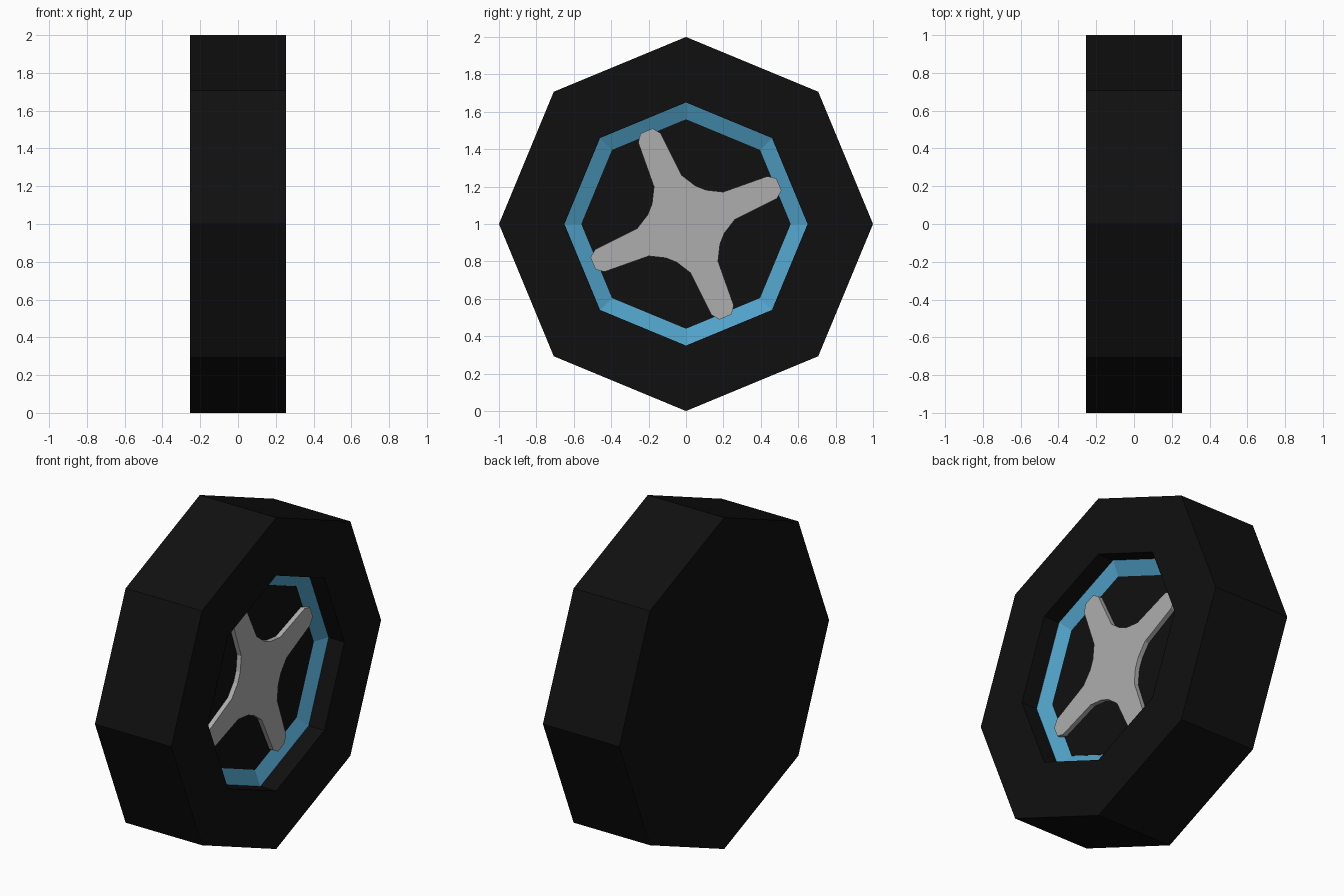
import bpy, bmesh, math

if "Cube" in bpy.data.objects:
    bpy.data.objects.remove(bpy.data.objects["Cube"])

SIDES = 8


def material(name, rgb):
    m = bpy.data.materials.new(name)
    m.diffuse_color = (*rgb, 1.0)
    m.use_nodes = True
    m.node_tree.nodes["Principled BSDF"].inputs["Base Color"].default_value = m.diffuse_color
    return m


BLACK = material("rubber_black", (0.005, 0.005, 0.005))
BLUE = material("rim_blue", (0.08, 0.36, 0.58))
GREY = material("spoke_grey", (0.42, 0.42, 0.42))


def finish(name, bm, mat):
    bmesh.ops.recalc_face_normals(bm, faces=bm.faces[:])
    mesh = bpy.data.meshes.new(name)
    bm.to_mesh(mesh)
    bm.free()
    mesh.materials.append(mat)
    ob = bpy.data.objects.new(name, mesh)
    bpy.context.collection.objects.link(ob)
    return ob


def lathe(name, profile, mat):
    """Turn a closed (radius, x) profile around the axle; radius 0 makes a cap."""
    bm = bmesh.new()
    rings = []
    for r, x in profile:
        rings.append([bm.verts.new((x, r * math.sin(a), 1 + r * math.cos(a)))
                      for a in (2 * math.pi * i / SIDES for i in range(SIDES))])
    for k, ring in enumerate(rings):
        nxt = rings[(k + 1) % len(rings)]
        for i in range(SIDES):
            j = (i + 1) % SIDES
            bm.faces.new((ring[i], ring[j], nxt[j], nxt[i]))
    return finish(name, bm, mat)


def disc(name, r, x0, x1, mat):
    """Solid octagonal plate."""
    bm = bmesh.new()
    ends = [[bm.verts.new((x, r * math.sin(a), 1 + r * math.cos(a)))
             for a in (2 * math.pi * i / SIDES for i in range(SIDES))] for x in (x0, x1)]
    for e in ends:
        bm.faces.new(e)
    for i in range(SIDES):
        j = (i + 1) % SIDES
        bm.faces.new((ends[0][i], ends[0][j], ends[1][j], ends[1][i]))
    return finish(name, bm, mat)


# Tyre: wide octagon, closed on the left and recessed on the right
bm = bmesh.new()
profile = [(1, -0.255), (1, 0.255), (0.65, 0.255), (0.65, 0.10)]
rings = [[bm.verts.new((x, r * math.sin(i * math.pi / 4), 1 + r * math.cos(i * math.pi / 4)))
          for i in range(SIDES)] for r, x in profile]
for a, b in zip(rings, rings[1:]):
    for i in range(SIDES):
        j = (i + 1) % SIDES
        bm.faces.new((a[i], a[j], b[j], b[i]))
bm.faces.new(rings[0])
bm.faces.new(rings[-1])
finish("tyre", bm, BLACK)

# Blue rim ring, sloping inward, and the dark plate behind the spokes
lathe("rim_ring", [(0.65, 0.15), (0.56, 0.112), (0.56, 0.10), (0.65, 0.10)], BLUE)
disc("back_plate", 0.56, 0.10, 0.114, BLACK)

# Four-armed spoke plate with filleted hub and rounded tips
arm = [(0.17, -0.125), (0.25, -0.08), (0.50, -0.065), (0.54, -0.035),
       (0.54, 0.035), (0.50, 0.065), (0.25, 0.08), (0.17, 0.125)]
bm = bmesh.new()
outline = []
for k in range(4):
    t = math.radians(23 + 90 * k)
    for u, v in arm:
        outline.append((u * math.cos(t) - v * math.sin(t),
                        1 + u * math.sin(t) + v * math.cos(t)))
front = bm.faces.new([bm.verts.new((0.142, y, z)) for y, z in outline])
ext = bmesh.ops.extrude_face_region(bm, geom=[front])
for v in ext["geom"]:
    if isinstance(v, bmesh.types.BMVert):
        v.co.x = 0.105
finish("spokes", bm, GREY)
